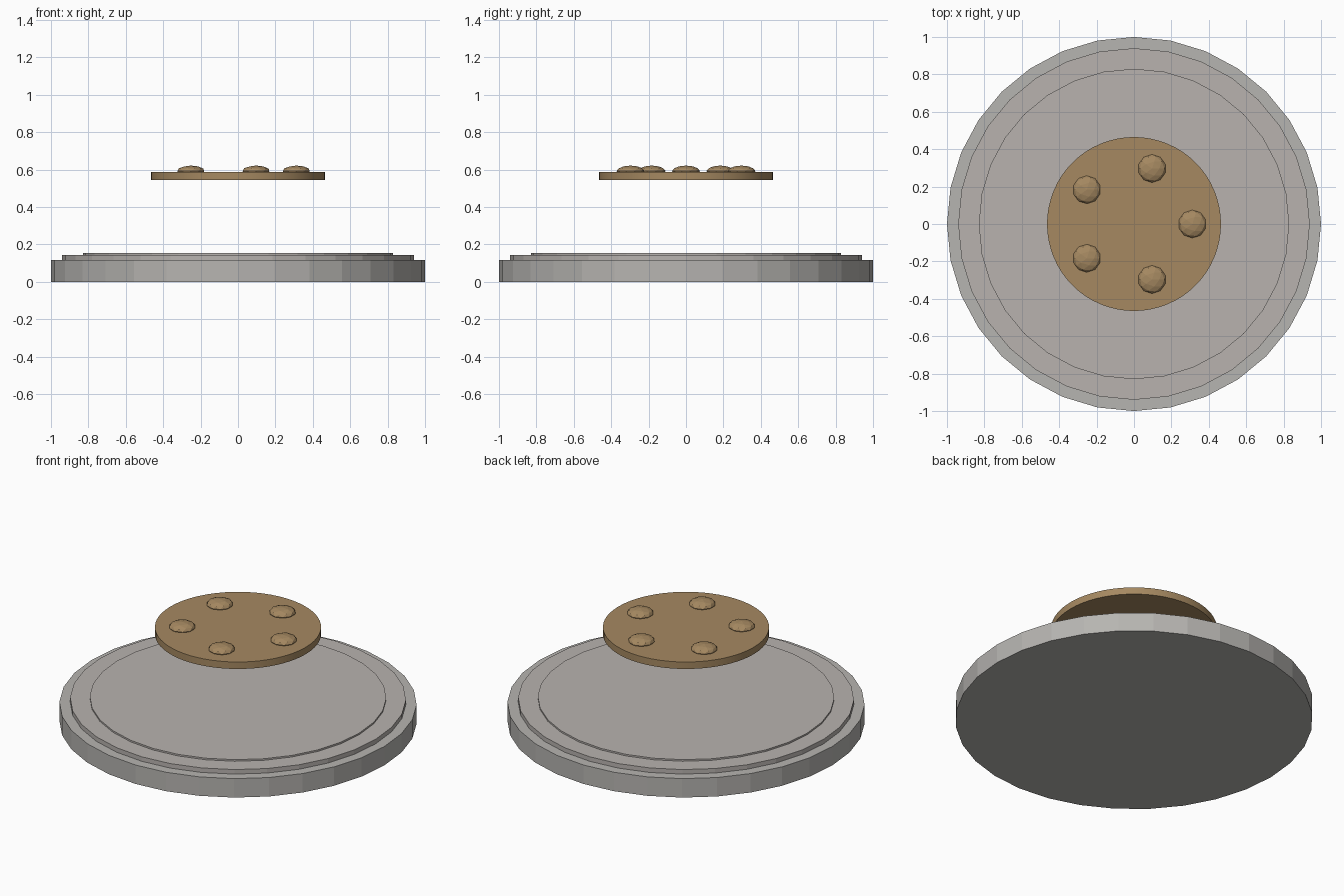
import bpy
from math import cos, sin, tau, radians

cube = bpy.data.objects.get("Cube")
if cube:
    bpy.data.objects.remove(cube, do_unlink=True)


def material(name, color):
    mat = bpy.data.materials.new(name)
    mat.use_nodes = True
    mat.diffuse_color = (*color, 1)
    mat.node_tree.nodes["Principled BSDF"].inputs["Base Color"].default_value = (*color, 1)
    return mat


stone = material("grey stone", (0.47, 0.46, 0.44))
pale = material("pale grey stone", (0.48, 0.45, 0.43))
bronze = material("bronze", (0.38, 0.25, 0.12))


def disc(name, radius, bottom, top, sides, mat):
    bpy.ops.mesh.primitive_cylinder_add(vertices=sides, radius=radius, depth=top - bottom,
                                        location=(0, 0, (top + bottom) / 2))
    obj = bpy.context.object
    obj.name = name
    obj.data.materials.append(mat)
    return obj


# Stepped round base
disc("base_slab", 1.0, 0, 0.117, 32, stone)
disc("base_step", 0.94, 0.117, 0.145, 32, pale)
disc("base_top", 0.83, 0.145, 0.155, 32, pale)

# Floating disc
disc("floating_disc", 0.465, 0.545, 0.588, 64, bronze)
bpy.ops.object.shade_smooth_by_angle(angle=radians(30))

# Ring of flattened studs
for i in range(5):
    a = tau * i / 5
    bpy.ops.mesh.primitive_ico_sphere_add(subdivisions=2, radius=0.075,
                                          location=(0.312 * cos(a), 0.312 * sin(a), 0.592))
    stud = bpy.context.object
    stud.name = f"stud_{i + 1}"
    stud.scale.z = 0.4
    stud.data.materials.append(bronze)
